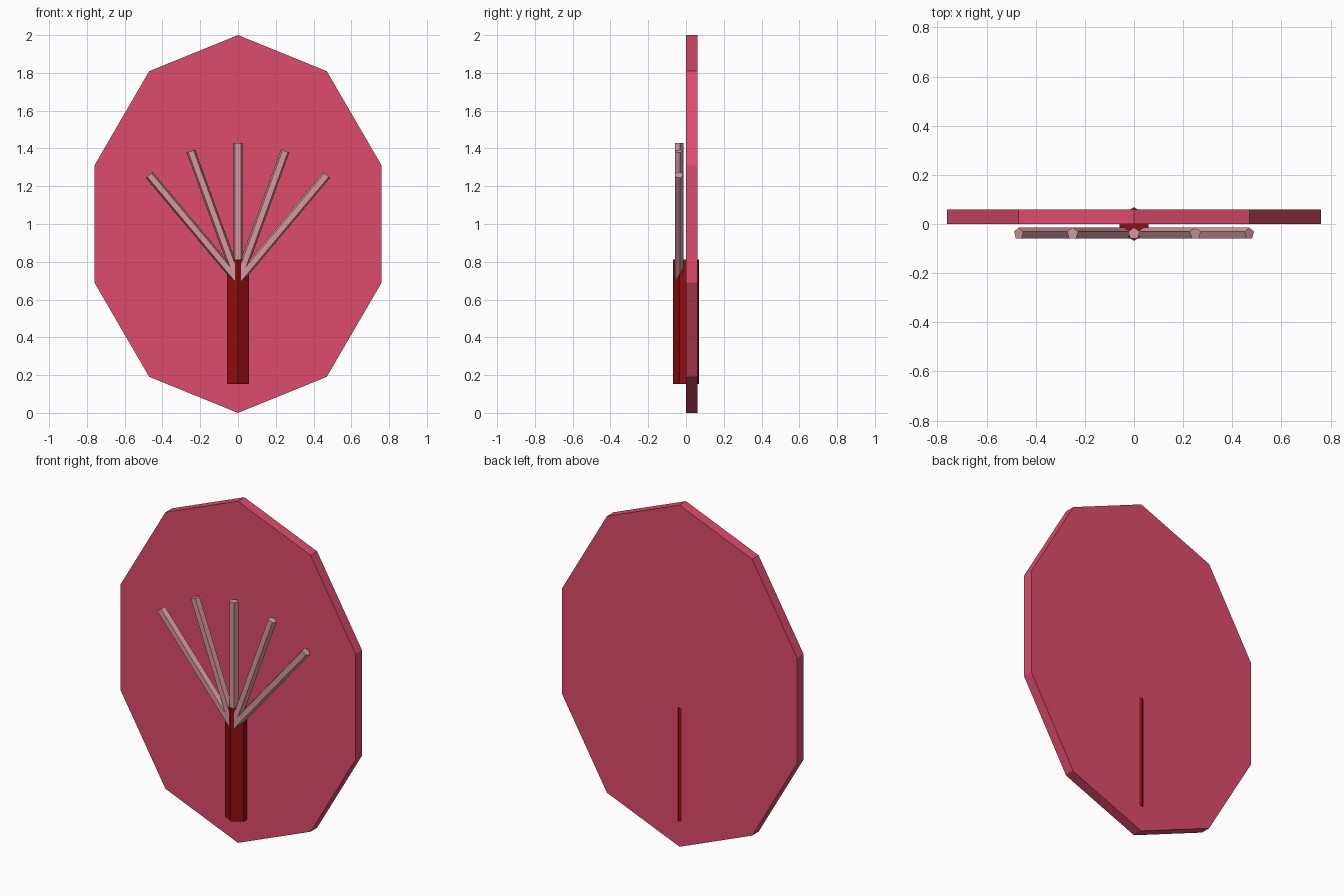
import bpy
from math import radians, sin, cos
from mathutils import Matrix, Vector

cube = bpy.data.objects.get("Cube")
if cube:
    bpy.data.objects.remove(cube, do_unlink=True)


def material(name, colour):
    mat = bpy.data.materials.new(name)
    mat.use_nodes = True
    mat.diffuse_color = (*colour, 1)
    mat.node_tree.nodes["Principled BSDF"].inputs["Base Color"].default_value = (*colour, 1)
    return mat


def prism(name, sides, radius, depth, matrix, mat):
    """Flat-sided cylinder along local z, first corner on local +y."""
    bpy.ops.mesh.primitive_cylinder_add(vertices=sides, radius=radius, depth=depth)
    obj = bpy.context.object
    obj.name = obj.data.name = name
    obj.data.transform(matrix)
    obj.data.materials.append(mat)
    return obj


rose = material("rose pink", (0.73, 0.072, 0.15))
dark_red = material("dark red", (0.28, 0.004, 0.005))
dusty_pink = material("dusty pink", (0.67, 0.32, 0.355))

# Crown: upright ten-sided plate, narrowed to an oval
prism("crown", 10, 1, 0.06,
      Matrix.Translation((0, 0.03, 1)) @ Matrix.Diagonal((0.8, 1, 1, 1))
      @ Matrix.Rotation(radians(90), 4, "X"), rose)

# Trunk: six-sided post passing through the crown
prism("trunk", 6, 0.068, 0.66, Matrix.Translation((0, 0, 0.482)), dark_red)

# Branches: five-sided rods fanning out from one point
length = 0.73
for i, degrees in enumerate((-40, -20, 0, 20, 40)):
    angle = radians(degrees)
    centre = Vector((0, -0.039, 0.7)) + Vector((sin(angle), 0, cos(angle))) * length / 2
    prism(f"branch_{i + 1}", 5, 0.025, length,
          Matrix.Translation(centre) @ Matrix.Rotation(angle, 4, "Y"), dusty_pink)
